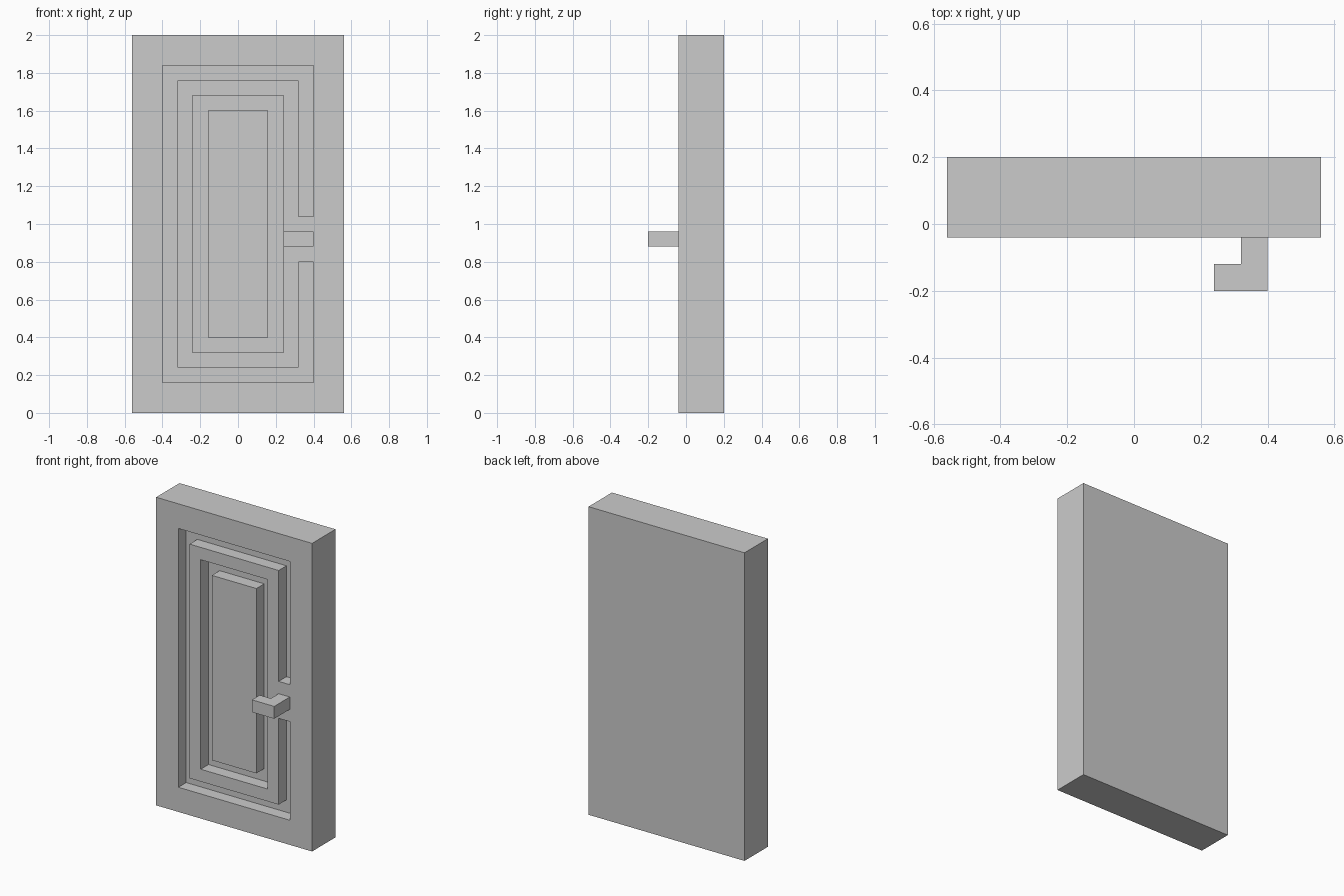
import bpy, bmesh
from mathutils import Vector

if "Cube" in bpy.data.objects:
    bpy.data.objects.remove(bpy.data.objects["Cube"])


def finish(bm, name):
    bmesh.ops.recalc_face_normals(bm, faces=bm.faces[:])
    mesh = bpy.data.meshes.new(name)
    bm.to_mesh(mesh)
    bm.free()
    obj = bpy.data.objects.new(name, mesh)
    bpy.context.collection.objects.link(obj)
    return obj


def extrude(bm, faces, vec):
    geom = bmesh.ops.extrude_face_region(bm, geom=faces)["geom"]
    verts = [g for g in geom if isinstance(g, bmesh.types.BMVert)]
    bmesh.ops.translate(bm, verts=verts, vec=vec)


# Door slab
bm = bmesh.new()
bmesh.ops.create_cube(bm, size=1)
bmesh.ops.scale(bm, verts=bm.verts[:], vec=(1.12, 0.24, 2))
bmesh.ops.translate(bm, verts=bm.verts[:], vec=(0, 0.08, 1))
bm.normal_update()
front = min(bm.faces, key=lambda f: f.normal.y)

# Nested frames on the front: border, groove, raised frame, groove, panel
rings = []
for width in (0.16, 0.08, 0.08, 0.08):
    rings.append(bmesh.ops.inset_region(
        bm, faces=[front], thickness=width, use_even_offset=True)["faces"])

# Split the outer groove beside the handle
for z in (0.80, 1.04):
    strip = [f for f in bm.faces if f.normal.y < -0.9
             and 0.32 < f.calc_center_median().x < 0.40
             and min(v.co.z for v in f.verts) < z < max(v.co.z for v in f.verts)]
    geom = strip + [e for f in strip for e in f.edges] + [v for f in strip for v in f.verts]
    bmesh.ops.bisect_plane(bm, geom=list(set(geom)), plane_co=(0, 0, z), plane_no=(0, 0, 1))
bm.normal_update()


# Sink both grooves, leaving the bridge behind the handle
def in_groove(f):
    if f.normal.y > -0.9:
        return False
    xs = [v.co.x for v in f.verts]
    zs = [v.co.z for v in f.verts]
    if min(xs) > 0.31 and min(zs) > 0.79 and max(zs) < 1.05:
        return False
    outer = max(max(abs(x) / 0.56 for x in xs), 0)
    reach = round(max(abs(v.co.z - 1) for v in f.verts), 2)
    side = round(max(abs(x) for x in xs), 2)
    inner = round(min(abs(x) for x in xs), 2)
    return (side, inner) in ((0.40, 0.32), (0.24, 0.16)) and outer < 1 and reach < 1


groove = [f for f in bm.faces if in_groove(f)]
extrude(bm, groove, Vector((0, 0.08, 0)))
left_over = [f for f in groove if f.is_valid]
if left_over:
    bmesh.ops.delete(bm, geom=left_over, context='FACES_ONLY')
finish(bm, "door")

# L-shaped handle
bm = bmesh.new()
profile = [(0.40, -0.04), (0.40, -0.20), (0.24, -0.20),
           (0.24, -0.12), (0.32, -0.12), (0.32, -0.04)]
face = bm.faces.new([bm.verts.new((x, y, 0.88)) for x, y in profile])
top = bmesh.ops.extrude_face_region(bm, geom=[face], use_keep_orig=True)["geom"]
bmesh.ops.translate(bm, vec=(0, 0, 0.08),
                    verts=[g for g in top if isinstance(g, bmesh.types.BMVert)])
finish(bm, "handle")
